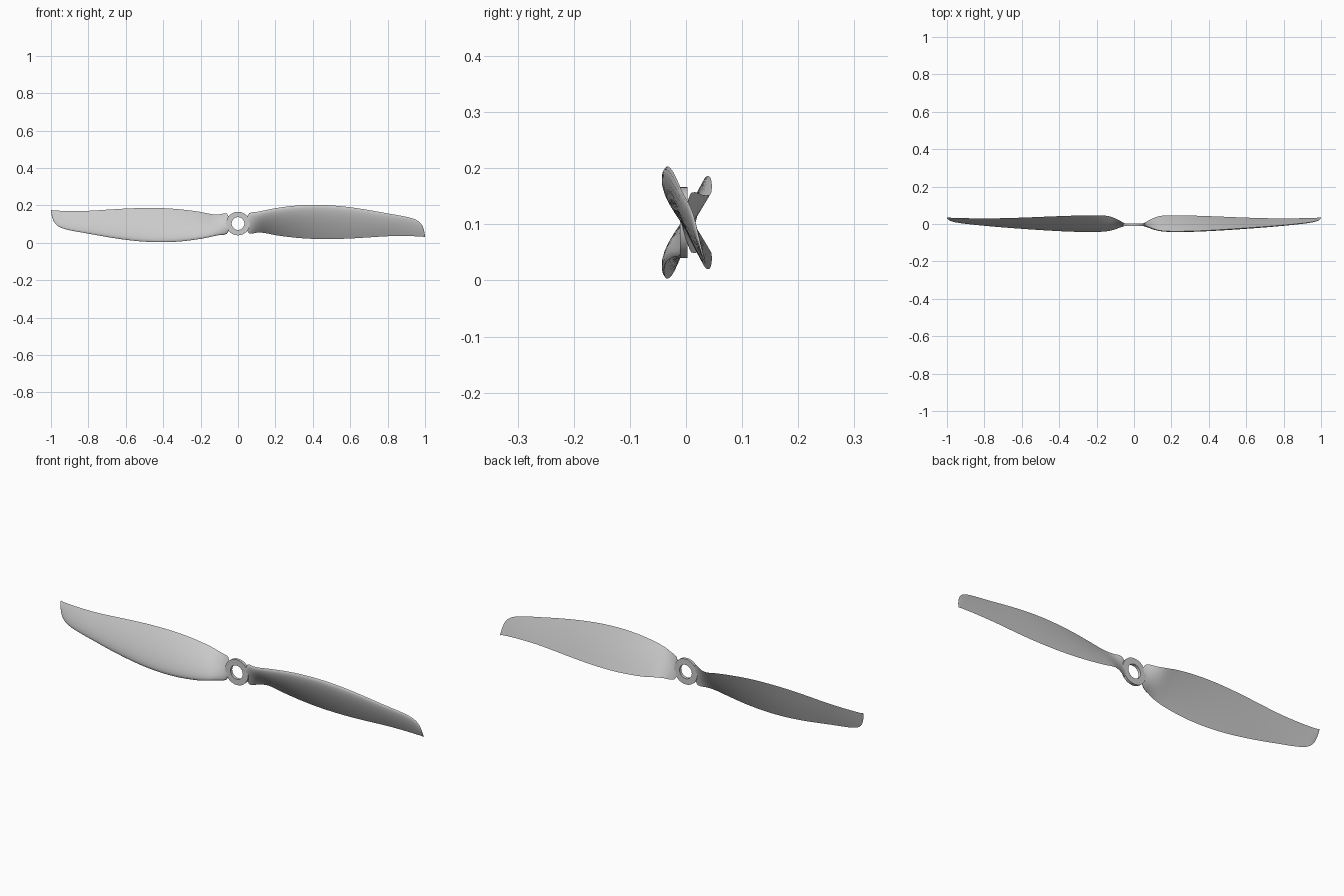
import bpy, bmesh, math
from mathutils import Matrix, Vector

if "Cube" in bpy.data.objects:
    bpy.data.objects.remove(bpy.data.objects["Cube"])

HUB_Z = 0.103

# Blade stations: x, leading z, trailing z, leading y, trailing y, thickness
STATIONS = [
    (0.045, 0.130, 0.076, -0.003, 0.001, 0.008),
    (0.060, 0.158, 0.050, -0.008, 0.009, 0.010),
    (0.100, 0.165, 0.054, -0.024, 0.030, 0.014),
    (0.140, 0.173, 0.053, -0.035, 0.043, 0.016),
    (0.200, 0.185, 0.041, -0.039, 0.046, 0.017),
    (0.300, 0.198, 0.028, -0.038, 0.045, 0.017),
    (0.400, 0.203, 0.021, -0.034, 0.042, 0.016),
    (0.500, 0.200, 0.020, -0.028, 0.038, 0.015),
    (0.600, 0.190, 0.023, -0.021, 0.034, 0.014),
    (0.700, 0.175, 0.029, -0.014, 0.031, 0.012),
    (0.800, 0.157, 0.035, -0.006, 0.030, 0.010),
    (0.900, 0.139, 0.036, 0.004, 0.031, 0.008),
    (0.945, 0.126, 0.035, 0.010, 0.032, 0.007),
    (0.970, 0.111, 0.034, 0.015, 0.033, 0.006),
    (0.986, 0.090, 0.033, 0.020, 0.034, 0.004),
    (0.996, 0.060, 0.031, 0.027, 0.035, 0.003),
    (1.000, 0.034, 0.029, 0.033, 0.035, 0.001),
]


def smooth_rows(rows, steps):
    """Cubic interpolation with slopes taken against x."""
    def slope(i, k):
        a, b = rows[max(i - 1, 0)], rows[min(i + 1, len(rows) - 1)]
        return (b[k] - a[k]) / (b[0] - a[0])
    out = []
    for i in range(len(rows) - 1):
        a, b = rows[i], rows[i + 1]
        h = b[0] - a[0]
        for s in range(steps):
            t = s / steps
            row = [a[0] + h * t]
            for k in range(1, 6):
                row.append((2*t**3 - 3*t*t + 1) * a[k] + (t**3 - 2*t*t + t) * h * slope(i, k)
                           + (3*t*t - 2*t**3) * b[k] + (t**3 - t*t) * h * slope(i + 1, k))
            out.append(row)
    return out + [rows[-1]]


def finish(name, bm, angle):
    bmesh.ops.recalc_face_normals(bm, faces=bm.faces)
    me = bpy.data.meshes.new(name)
    bm.to_mesh(me)
    bm.free()
    ob = bpy.data.objects.new(name, me)
    bpy.context.collection.objects.link(ob)
    bpy.ops.object.select_all(action='DESELECT')
    ob.select_set(True)
    bpy.context.view_layer.objects.active = ob
    bpy.ops.object.shade_smooth_by_angle(angle=math.radians(angle))
    return ob


def bridge(bm, loops, closed=False):
    n = len(loops[0])
    pairs = list(zip(loops, loops[1:])) + ([(loops[-1], loops[0])] if closed else [])
    for a, b in pairs:
        for j in range(n):
            k = (j + 1) % n
            bm.faces.new((a[j], a[k], b[k], b[j]))


# Airfoil: front arc from leading to trailing edge, flat back
N = 12
arc = [(1 - math.cos(math.pi * i / N)) / 2 for i in range(N + 1)]
section = [(u, 2.2 * math.sqrt(u) * (1 - u) * 1.18) for u in arc]
section += [(u, -0.12 * math.sin(math.pi * u)) for u in reversed(arc[1:-1])]


def make_blade(name, angle):
    bm = bmesh.new()
    loops = []
    for x, zl, zt, yl, yt, thick in smooth_rows(STATIONS, 3):
        lead, trail = Vector((x, yl, zl)), Vector((x, yt, zt))
        d = (trail - lead).normalized()
        front = Vector((0, d.z, -d.y))
        loops.append([bm.verts.new(lead.lerp(trail, u) + front * thick * h)
                      for u, h in section])
    bridge(bm, loops)
    bm.faces.new(loops[0])
    bm.faces.new(loops[-1])
    pivot = Vector((0, 0, HUB_Z))
    bmesh.ops.rotate(bm, verts=bm.verts, cent=pivot,
                     matrix=Matrix.Rotation(angle, 3, 'Y'))
    return finish(name, bm, 40)


make_blade("right_blade", 0)
make_blade("left_blade", math.pi)

# Hub ring around the shaft hole
bm = bmesh.new()
profile = [(0.034, -0.011), (0.063, -0.011), (0.063, 0.003), (0.034, 0.003)]
rings = []
for i in range(48):
    a = 2 * math.pi * i / 48
    rings.append([bm.verts.new((r * math.cos(a), y, HUB_Z + r * math.sin(a)))
                  for r, y in profile])
bridge(bm, rings, closed=True)
finish("hub_ring", bm, 30)
